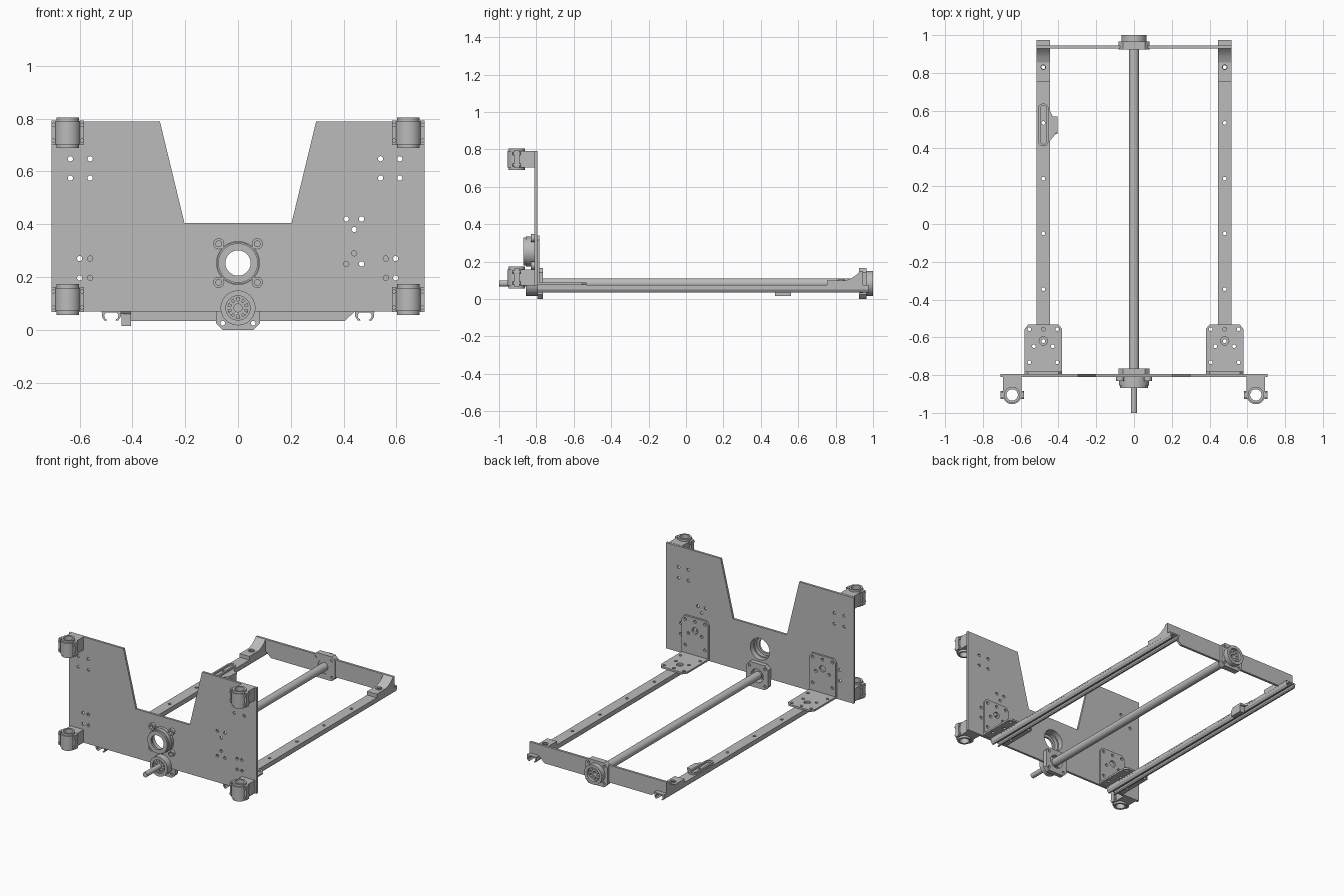
import bpy, bmesh, math
from mathutils import Matrix

cube = bpy.data.objects.get("Cube")
if cube:
    bpy.data.objects.remove(cube)

grey = bpy.data.materials.new("plain_grey")
grey.use_nodes = True
grey.diffuse_color = (0.5, 0.5, 0.5, 1)
grey.node_tree.nodes["Principled BSDF"].inputs["Base Color"].default_value = (0.5, 0.5, 0.5, 1)

# Columns that turn a flat profile to face each axis
AXES = {
    "front": Matrix(((1, 0, 0, 0), (0, 0, -1, 0), (0, 1, 0, 0), (0, 0, 0, 1))),
    "top": Matrix.Identity(4),
    "side": Matrix(((0, 0, 1, 0), (1, 0, 0, 0), (0, 1, 0, 0), (0, 0, 0, 1))),
}


def circle(u, v, r, n=24):
    return [(u + r * math.cos(math.tau * i / n), v + r * math.sin(math.tau * i / n)) for i in range(n)]


def rect(u0, u1, v0, v1):
    return [(u0, v0), (u1, v0), (u1, v1), (u0, v1)]


def chamfered(u, v, h, c):
    k = h - c
    pts = [(h, -k), (h, k), (k, h), (-k, h), (-h, k), (-h, -k), (-k, -h), (k, -h)]
    return [(u + a, v + b) for a, b in pts]


def stadium(u, v, half, r, n=12):
    pts = []
    for i in range(2 * n + 2):
        a = math.pi * (i if i <= n else i - 1) / n
        pts.append((u + r * math.cos(a), v + r * math.sin(a) + (half if i <= n else -half)))
    return pts


def extrude(name, view, a, b, outline, holes=()):
    """Extrude an outline with holes from a to b along the axis it faces."""
    curve = bpy.data.curves.new(name, "CURVE")
    curve.dimensions = "2D"
    curve.fill_mode = "BOTH"
    curve.extrude = abs(b - a) / 2
    for pts in [outline, *holes]:
        spline = curve.splines.new("POLY")
        spline.points.add(len(pts) - 1)
        for p, (u, v) in zip(spline.points, pts):
            p.co = (u, v, 0, 1)
        spline.use_cyclic_u = True
    temp = bpy.data.objects.new("temp", curve)
    bpy.context.scene.collection.objects.link(temp)
    dg = bpy.context.evaluated_depsgraph_get()
    mesh = bpy.data.meshes.new_from_object(temp.evaluated_get(dg))
    bpy.data.objects.remove(temp)
    bpy.data.curves.remove(curve)
    mid = (a + b) / 2
    shift = {"front": (0, mid, 0), "top": (0, 0, mid), "side": (mid, 0, 0)}[view]
    mesh.transform(Matrix.Translation(shift) @ AXES[view])
    bm = bmesh.new()
    bm.from_mesh(mesh)
    bmesh.ops.remove_doubles(bm, verts=bm.verts, dist=1e-5)
    bmesh.ops.recalc_face_normals(bm, faces=bm.faces)
    bm.to_mesh(mesh)
    bm.free()
    mesh.name = name
    mesh.materials.clear()
    mesh.materials.append(grey)
    mesh.shade_smooth()
    mesh.set_sharp_from_angle(angle=math.radians(30))
    obj = bpy.data.objects.new(name, mesh)
    bpy.context.scene.collection.objects.link(obj)
    return obj


SCREW_Z, COLLAR_Z, RAIL_X = 0.083, 0.253, 0.48
PLATE_F, PLATE_B = -0.81, -0.795

# Front plate with its notch and drilled holes
half = [(0.203, 0.405), (0.296, 0.79), (0.707, 0.79), (0.707, 0.07)]
outline = half + [(-u, v) for u, v in reversed(half)]
spots = [(u, v) for u in (-0.635, -0.56, 0.54, 0.613) for v in (0.575, 0.648)]
spots += [(u, v) for u in (-0.6, -0.56, 0.56, 0.597) for v in (0.197, 0.27)]
spots += [(0.41, 0.42), (0.468, 0.42), (0.44, 0.38), (0.44, 0.29), (0.41, 0.25), (0.468, 0.25)]
plate_holes = [circle(u, v, 0.01, 12) for u, v in spots]
plate_holes.append(circle(0, COLLAR_Z, 0.073, 40))
extrude("front_plate", "front", PLATE_F, PLATE_B, outline, plate_holes)

# Motor collar: stepped rings and four screw ears
for name, a, b, ro, ri in (("collar_base", -0.83, PLATE_F, 0.083, 0.073),
                           ("collar_body", -0.855, -0.83, 0.08, 0.065),
                           ("collar_lip", -0.868, -0.855, 0.075, 0.048)):
    extrude(name, "front", a, b, circle(0, COLLAR_Z, ro, 40), [circle(0, COLLAR_Z, ri, 40)])
for su in (-1, 1):
    for sv in (-1, 1):
        u, v = su * 0.073, COLLAR_Z + sv * 0.073
        extrude("collar_ear", "front", -0.83, PLATE_F, circle(u, v, 0.021), [circle(u, v, 0.011)])


def bearing(label, flange, body, face):
    """Chamfered flange, round housing, and a ball bearing set behind the face."""
    bolts = [circle(a * 0.058, SCREW_Z + b * 0.058, 0.009, 12) for a in (-1, 1) for b in (-1, 1)]
    extrude(label + "_flange", "front", *flange, chamfered(0, SCREW_Z, 0.083, 0.025),
            bolts + [circle(0, SCREW_Z, 0.046, 32)])
    extrude(label + "_housing", "front", *body, circle(0, SCREW_Z, 0.066, 40),
            [circle(0, SCREW_Z, 0.046, 32)])
    for part, ro, ri in (("outer_race", 0.047, 0.038), ("inner_race", 0.027, 0.016)):
        extrude(label + "_" + part, "front", *face, circle(0, SCREW_Z, ro, 32), [circle(0, SCREW_Z, ri, 32)])
    for u, v in circle(0, SCREW_Z, 0.0325, 10):
        extrude(label + "_ball", "front", *face, circle(u, v, 0.007, 10))


bearing("front_bearing", (PLATE_B, -0.765), (-0.855, PLATE_B), (-0.845, -0.82))
bearing("rear_bearing", (0.925, 0.965), (0.965, 1.0), (0.955, 0.98))

# Lead screw and its narrow drive end
extrude("lead_screw", "front", -0.775, 0.95, circle(0, SCREW_Z, 0.027, 32))
extrude("drive_end", "front", -1.0, -0.77, circle(0, SCREW_Z, 0.017))

# Rear crossbar with cut lower corners
half = [(0.403, 0.033), (0.443, 0.07), (0.516, 0.07), (0.516, 0.15)]
extrude("rear_crossbar", "front", 0.93, 0.946, half + [(-u, v) for u, v in reversed(half)])

for s in (-1, 1):
    x = s * RAIL_X
    # Rail: drilled web above two hooked walls
    rail_holes = [circle(x, y, 0.01, 12) for y in (-0.62, -0.345, -0.05, 0.24, 0.535, 0.83)]
    extrude("rail_web", "top", 0.066, 0.075, rect(x - 0.0365, x + 0.0365, -0.795, 0.975), rail_holes)
    wall = [(0.036, 0.068), (0.036, 0.05), (0.026, 0.035), (0.016, 0.035), (0.018, 0.04),
            (0.024, 0.044), (0.027, 0.055), (0.02, 0.068)]
    for t in (-1, 1):
        extrude("rail_wall", "front", -0.795, 0.975, [(x + t * u, v) for u, v in wall])

    # Rear corner bracket: drilled pad and ramp
    extrude("rear_pad", "top", 0.075, 0.1, rect(x - 0.0365, x + 0.0365, 0.755, 0.93),
            [circle(x, 0.83, 0.012)])
    extrude("rear_pad_washer", "top", 0.1, 0.105, circle(x, 0.83, 0.02), [circle(x, 0.83, 0.012)])
    extrude("rear_ramp", "side", x - 0.0365, x + 0.0365,
            [(0.855, 0.1), (0.885, 0.112), (0.91, 0.128), (0.93, 0.15), (0.93, 0.1)])

    # Angle bracket: the same drilled leaf laid flat and upright
    leaf = [(-0.1, 0), (0.1, 0), (0.1, 0.24), (0.08, 0.265), (-0.08, 0.265), (-0.1, 0.24)]
    drill = [(0, 0.178, 0.022)]
    drill += [(t * u, v, 0.01) for t in (-1, 1) for u, v in ((0.074, 0.24), (0.05, 0.15), (0.074, 0.065))]
    drill.append((0, 0.24, 0.01))
    for name, view, a, b, base in (("bracket_flat", "top", 0.075, 0.087, -0.797),
                                   ("bracket_upright", "front", PLATE_B, -0.782, 0.075)):
        extrude(name, view, a, b, [(x + u, base + v) for u, v in leaf],
                [circle(x + u, base + v, r, 16) for u, v, r in drill])

    # Rod clamps at the plate corners
    cx, cy = s * 0.645, -0.905
    arc = [p for p in circle(cx, cy, 0.049, 32) if p[1] < cy - 0.001]
    body = [(cx + 0.049, PLATE_F), (cx - 0.049, PLATE_F), (cx - 0.049, cy)] + arc + [(cx + 0.049, cy)]
    for cz in (0.115, 0.747):
        extrude("clamp_body", "top", cz - 0.044, cz + 0.044, body, [circle(cx, cy, 0.041, 32)])
        extrude("clamp_bushing", "top", cz - 0.058, cz + 0.058, circle(cx, cy, 0.043, 32),
                [circle(cx, cy, 0.03, 32)])
        for t in (-1, 1):
            u0, u1 = sorted((cx + t * 0.044, cx + t * 0.062))
            extrude("clamp_ear", "top", cz - 0.047, cz + 0.047, rect(u0, u1, cy - 0.015, cy + 0.015))
            for dz in (-0.03, 0.03):
                extrude("clamp_screw", "front", cy - 0.022, cy + 0.022,
                        circle(cx + t * 0.054, cz + dz, 0.008, 12))

# Slotted stop on one rail with its side tab
sx, sy = -RAIL_X, 0.525
extrude("stop_ring", "top", 0.075, 0.087, stadium(sx, sy, 0.085, 0.028), [stadium(sx, sy, 0.085, 0.016)])
extrude("stop_tab", "top", 0.06, 0.075,
        [(-0.445, 0.44), (-0.405, 0.49), (-0.405, 0.57), (-0.43, 0.57), (-0.445, 0.6)])
extrude("stop_block", "top", 0.015, 0.06, rect(-0.441, -0.405, 0.476, 0.562),
        [circle(-0.423, y, 0.006, 10) for y in (0.5, 0.52, 0.54)])
